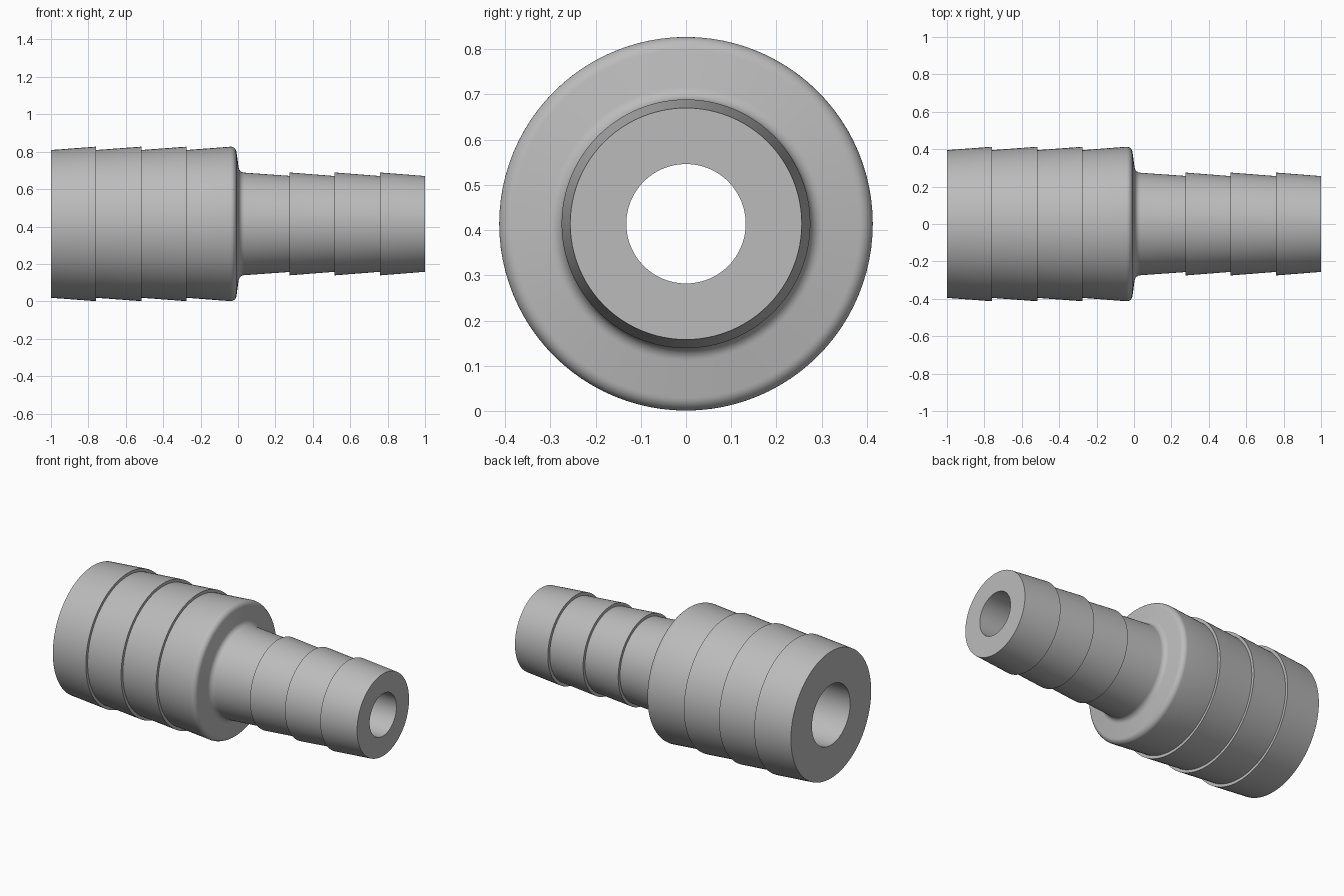
import bpy
import bmesh
import math
from mathutils import Matrix, Vector

cube = bpy.data.objects.get("Cube")
if cube:
    bpy.data.objects.remove(cube, do_unlink=True)

AXIS_Z = 0.414
SEGMENTS = 96
BARB_X = (0.275, 0.517, 0.76, 1.0)


def shoulder(x0, r0, x1, r1, fillet, steps=8):
    """Rounded step: convex fillet, steep wall, concave fillet."""
    angles = [math.radians(84) * i / steps for i in range(steps + 1)]
    outer = [(x0 + fillet * math.sin(a), r0 - fillet * (1 - math.cos(a))) for a in angles]
    inner = [(x1 - fillet * math.sin(a), r1 + fillet * (1 - math.cos(a))) for a in reversed(angles)]
    return outer + inner


def barbs(big, small):
    """Three barbs from the middle outwards, each tapering towards the end."""
    points = []
    for near, far in zip(BARB_X, BARB_X[1:]):
        points += [(near, big), (far, small)]
    return points


# Outer profile, from the large end to the small end
large = [(-x, r) for x, r in reversed(barbs(0.413, 0.395))]
profile = large + [(-BARB_X[0], 0.395)]
profile += shoulder(-0.04, 0.413, 0.035, 0.274, 0.032)
profile += [(BARB_X[0], 0.257)] + barbs(0.275, 0.256)

# Bore profile, back from the small end to the large end
bore = shoulder(-0.04, 0.188, 0.035, 0.132, 0.025)
profile += [(1.0, 0.132)] + bore[::-1] + [(-1.0, 0.188)]

# Revolve the closed profile around the long axis
bm = bmesh.new()
rings = []
for s in range(SEGMENTS):
    turn = Matrix.Rotation(2 * math.pi * s / SEGMENTS, 3, 'X')
    rings.append([bm.verts.new(turn @ Vector((x, 0, r))) for x, r in profile])
count = len(profile)
for s in range(SEGMENTS):
    a, b = rings[s], rings[(s + 1) % SEGMENTS]
    for i in range(count):
        j = (i + 1) % count
        bm.faces.new((a[i], a[j], b[j], b[i]))
bmesh.ops.recalc_face_normals(bm, faces=bm.faces)
mesh = bpy.data.meshes.new("hose_reducer")
bm.to_mesh(mesh)
bm.free()

# Single grey material
grey = bpy.data.materials.new("grey")
grey.use_nodes = True
color = (0.5, 0.5, 0.5, 1)
grey.diffuse_color = color
grey.node_tree.nodes["Principled BSDF"].inputs["Base Color"].default_value = color
mesh.materials.append(grey)

fitting = bpy.data.objects.new("hose_reducer", mesh)
fitting.location.z = AXIS_Z
bpy.context.collection.objects.link(fitting)

# Smooth round surfaces, crisp barb edges
bpy.ops.object.select_all(action='DESELECT')
fitting.select_set(True)
bpy.context.view_layer.objects.active = fitting
bpy.ops.object.shade_smooth_by_angle(angle=math.radians(30))
